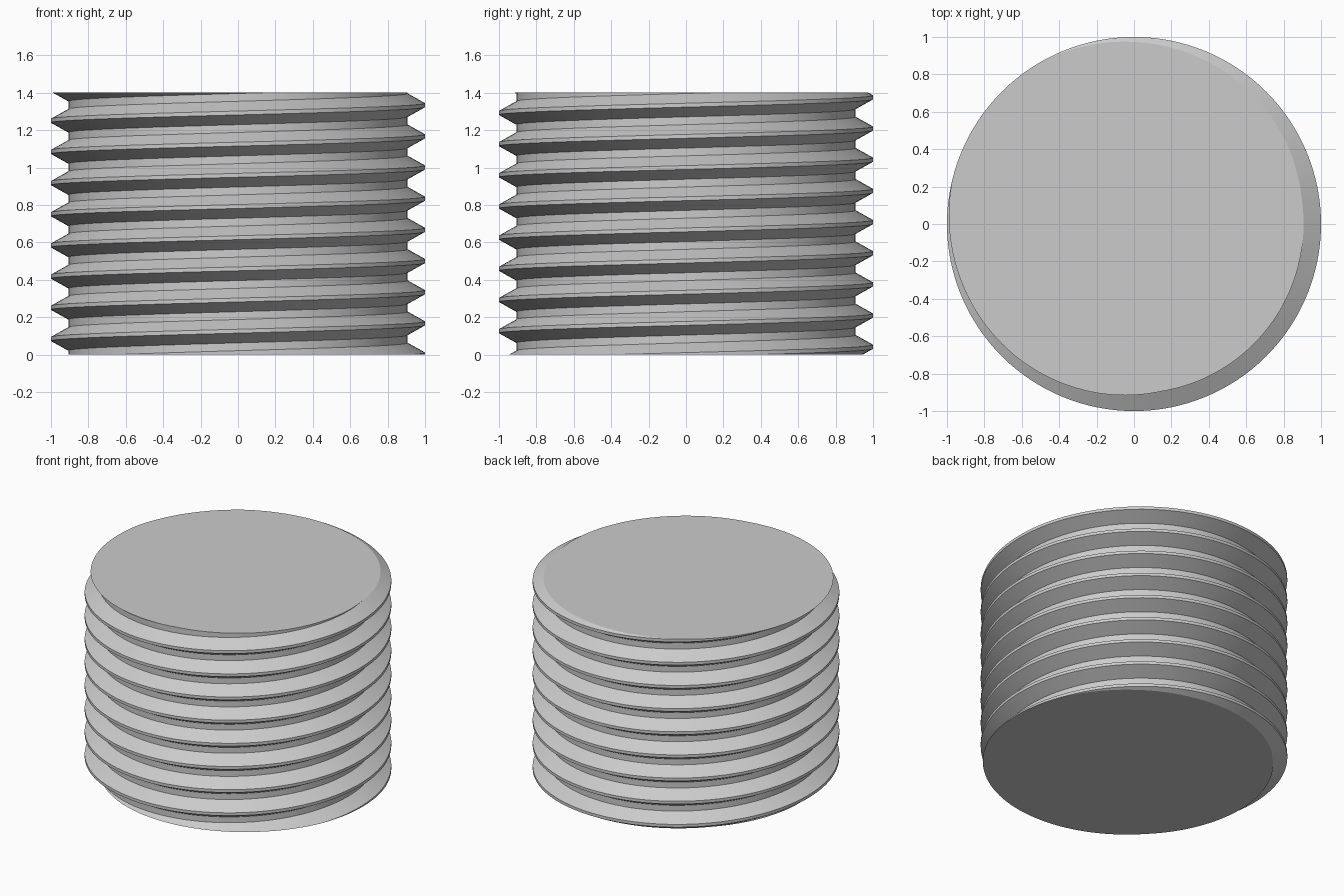
import bpy, bmesh, math

cube = bpy.data.objects.get("Cube")
if cube:
    bpy.data.objects.remove(cube, do_unlink=True)

HEIGHT, PITCH = 1.4, 1 / 6
CREST_R, ROOT_R = 1.0, 0.907
SEGMENTS, TURNS = 128, 12

# One thread tooth: flat crest, sloped flanks, flat root
crest, root = PITCH / 16, PITCH / 8
profile = [(CREST_R, -crest), (CREST_R, crest),
           (ROOT_R, PITCH / 2 - root), (ROOT_R, PITCH / 2 + root)]

# Right-hand helical surface; its seam joins each turn to the next one up
bm = bmesh.new()
columns = []
for i in range(SEGMENTS):
    a = 2 * math.pi * i / SEGMENTS
    rise = PITCH * (i / SEGMENTS - 2)
    columns.append([bm.verts.new((r * math.cos(a), r * math.sin(a),
                                  z + rise + turn * PITCH))
                    for turn in range(TURNS) for r, z in profile])
rows = len(columns[0])
for i in range(SEGMENTS):
    wraps = i == SEGMENTS - 1
    left, right = columns[i], columns[(i + 1) % SEGMENTS]
    shift = len(profile) if wraps else 0
    for j in range(rows - 1 - shift):
        bm.faces.new((left[j], right[j + shift],
                      right[j + 1 + shift], left[j + 1]))

# Trim flat at both ends and cap
for z, direction in ((0, -1), (HEIGHT, 1)):
    bmesh.ops.bisect_plane(bm, geom=bm.verts[:] + bm.edges[:] + bm.faces[:],
                           dist=1e-6, plane_co=(0, 0, z),
                           plane_no=(0, 0, direction), clear_outer=True)
    rim = [e for e in bm.edges if e.is_boundary
           and all(abs(v.co.z - z) < 1e-4 for v in e.verts)]
    bmesh.ops.holes_fill(bm, edges=rim, sides=0)
bmesh.ops.recalc_face_normals(bm, faces=bm.faces[:])

mesh = bpy.data.meshes.new("threaded_rod")
bm.to_mesh(mesh)
bm.free()
rod = bpy.data.objects.new("threaded_rod", mesh)
bpy.context.collection.objects.link(rod)

# Single plain grey
grey = bpy.data.materials.new("light_grey")
grey.use_nodes = True
colour = (0.6, 0.6, 0.6, 1)
grey.diffuse_color = colour
grey.node_tree.nodes["Principled BSDF"].inputs["Base Color"].default_value = colour
mesh.materials.append(grey)

# Smooth around the helix, sharp at crest and root edges
bpy.ops.object.select_all(action="DESELECT")
rod.select_set(True)
bpy.context.view_layer.objects.active = rod
bpy.ops.object.shade_smooth_by_angle(angle=math.radians(25))
